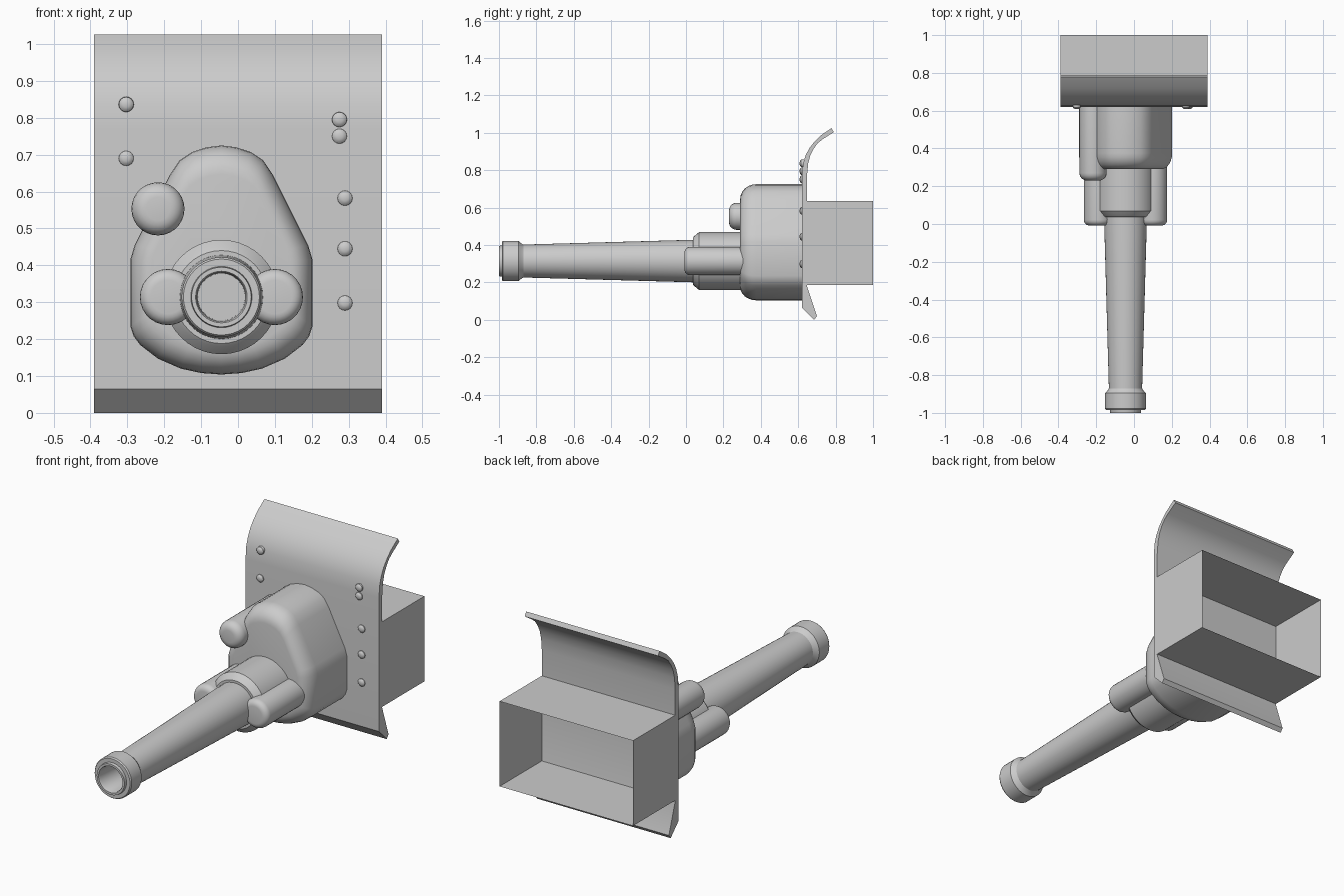
import bpy, bmesh, math

if "Cube" in bpy.data.objects:
    bpy.data.objects.remove(bpy.data.objects["Cube"])

steel = bpy.data.materials.new("grey_steel")
steel.diffuse_color = (0.6, 0.6, 0.6, 1)
steel.use_nodes = True
steel.node_tree.nodes["Principled BSDF"].inputs["Base Color"].default_value = steel.diffuse_color
CX, CZ = -0.045, 0.314   # barrel axis


def finish(name, bm, smooth=True, recalc=True):
    if recalc:
        bmesh.ops.recalc_face_normals(bm, faces=bm.faces)
    mesh = bpy.data.meshes.new(name)
    bm.to_mesh(mesh)
    bm.free()
    mesh.materials.append(steel)
    ob = bpy.data.objects.new(name, mesh)
    bpy.context.collection.objects.link(ob)
    if smooth:
        bpy.context.view_layer.objects.active = ob
        ob.select_set(True)
        bpy.ops.object.shade_smooth_by_angle(angle=math.radians(32))
        ob.select_set(False)
    return ob


def loft(name, rings):
    """Skin a list of closed rings and cap both ends."""
    bm = bmesh.new()
    vr = [[bm.verts.new(p) for p in r] for r in rings]
    n = len(rings[0])
    for a, b in zip(vr, vr[1:]):
        for i in range(n):
            j = (i + 1) % n
            bm.faces.new((a[i], a[j], b[j], b[i]))
    bm.faces.new(vr[0])
    bm.faces.new(vr[-1])
    return finish(name, bm)


def lathe(name, x, z, profile, n=32):
    """Turn (y, radius) pairs about an axis along y."""
    return loft(name, [[(x + r * math.cos(2 * math.pi * i / n), y,
                         z + r * math.sin(2 * math.pi * i / n)) for i in range(n)]
                       for y, r in profile])


def rounded_rod(name, x, z, r, y0, y1, bevel, n=28):
    arc = [math.pi / 2 * k / 5 for k in range(6)]
    prof = [(y0 + bevel * (1 - math.sin(a)), r - bevel * (1 - math.cos(a)))
            for a in reversed(arc)]
    prof = [(y0 + bevel * (1 - math.cos(a)), r - bevel * (1 - math.sin(a))) for a in arc]
    return lathe(name, x, z, prof + [(y1, r)], n)


# Shield plate: side profile extruded across x
front = [(0.62, 0.065), (0.62, 0.77), (0.626, 0.835), (0.64, 0.88), (0.66, 0.918),
         (0.685, 0.95), (0.715, 0.975), (0.778, 1.025)]
front[-2] = (0.72, 0.985)
back = [(0.79, 1.003), (0.732, 0.966), (0.705, 0.945), (0.683, 0.915), (0.665, 0.88),
        (0.653, 0.835), (0.647, 0.77), (0.647, 0.18), (0.7, 0.02), (0.685, 0.0)]
loft("shield_plate", [[(x, y, z) for y, z in front + back] for x in (-0.39, 0.39)])

# Open box behind the plate
bm = bmesh.new()
corners = [(-0.39, 0.185), (0.39, 0.185), (0.39, 0.635), (-0.39, 0.635)]
rings = [[bm.verts.new((x, y, z)) for x, z in corners] for y in (0.646, 1.0)]
for i in range(4):
    j = (i + 1) % 4
    bm.faces.new((rings[0][i], rings[0][j], rings[1][j], rings[1][i]))
finish("rear_box", bm, smooth=False)

# Housing: symmetric outline with a rounded front edge
half = [(0, 0.725), (0.04, 0.72), (0.08, 0.707), (0.113, 0.685), (0.14, 0.645),
        (0.235, 0.455), (0.247, 0.415), (0.247, 0.235), (0.238, 0.208), (0.22, 0.184),
        (0.172, 0.147), (0.11, 0.12), (0.055, 0.108), (0, 0.104)]
outline = half + [(-x, z) for x, z in reversed(half[1:-1])]
mid = 0.40
steps = [(0.625, 1.0)] + [(0.29 + 0.085 * (1 - math.sin(a)), 0.76 + 0.24 * math.cos(a))
                          for a in [math.pi / 2 * k / 6 for k in range(7)]]
loft("housing", [[(CX + x * s, y, mid + (z - mid) * s) for x, z in outline]
                 for y, s in steps])

# Barrel with muzzle ring and bore
lathe("barrel", CX, CZ, [(-0.85, 0.064), (-0.99, 0.066), (-1.0, 0.070), (-1.0, 0.081),
                         (-0.985, 0.083), (-0.985, 0.103), (-0.978, 0.108),
                         (-0.895, 0.108), (-0.88, 0.094), (-0.87, 0.088),
                         (0.05, 0.114), (0.3, 0.114)], 40)
lathe("barrel_sleeve", CX, CZ, [(0.038, 0.10), (0.038, 0.126), (0.045, 0.134),
                                (0.07, 0.155), (0.31, 0.155)], 40)

# Recoil cylinders either side of the barrel, and the upper rod
for side, sx in (("left", -1), ("right", 1)):
    rounded_rod(side + "_recoil_cylinder", CX + sx * 0.145, CZ, 0.076, -0.008, 0.315, 0.03)
rounded_rod("upper_cylinder", -0.217, 0.553, 0.072, 0.23, 0.625, 0.04)

# Rivets on the plate
for k, (x, z) in enumerate([(-0.303, 0.836), (-0.303, 0.69), (0.275, 0.795), (0.275, 0.75),
                            (0.29, 0.582), (0.29, 0.445), (0.29, 0.298)]):
    lathe(f"rivet_{k + 1}", x, z, [(0.608, 0.008), (0.611, 0.015), (0.616, 0.02),
                                   (0.63, 0.021)], 16)
